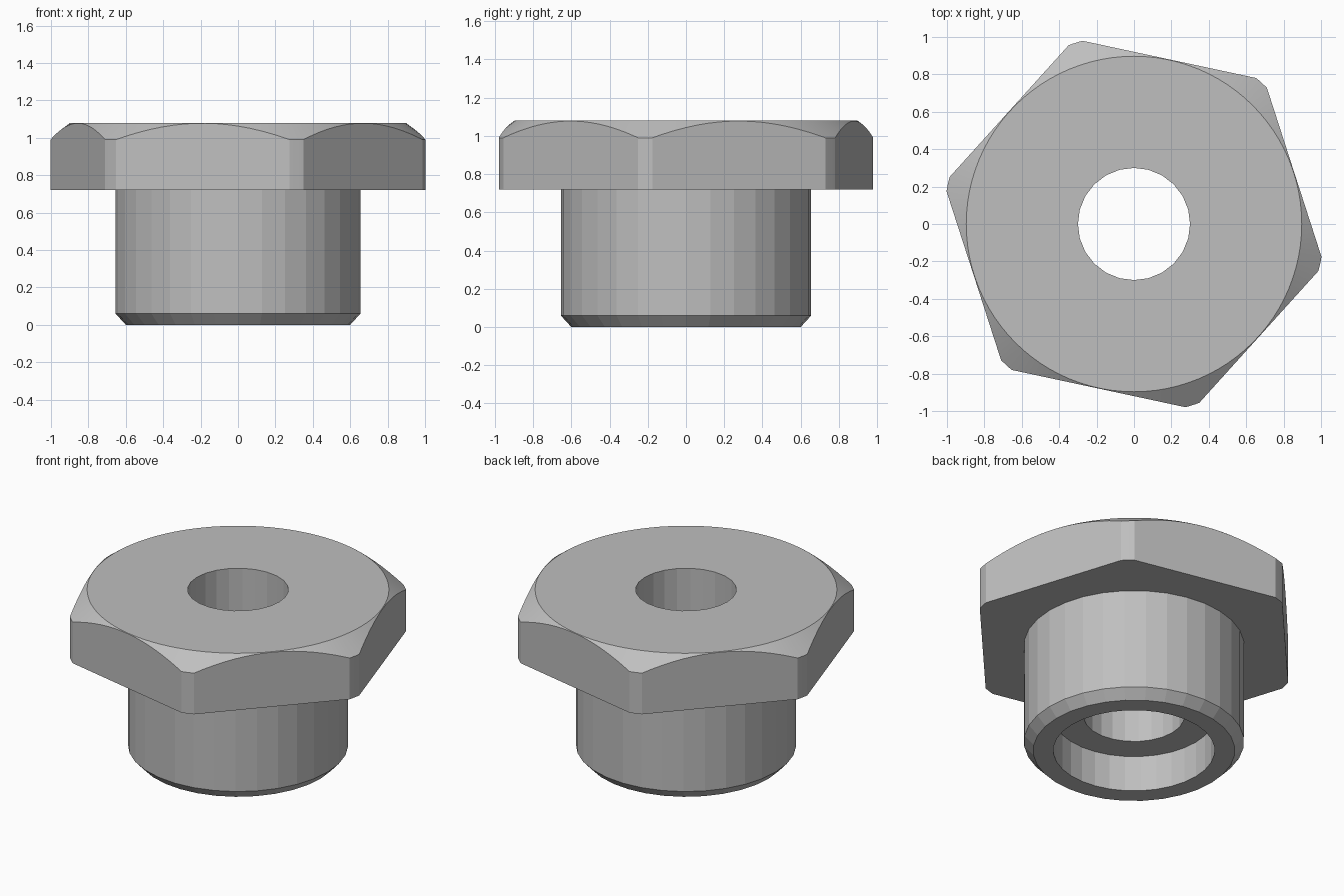
import bpy
import bmesh
from math import radians, cos, sin, pi

cube = bpy.data.objects.get("Cube")
if cube:
    bpy.data.objects.remove(cube, do_unlink=True)

steel = bpy.data.materials.new("grey steel")
steel.use_nodes = True
GREY = (0.52, 0.52, 0.52, 1)
steel.diffuse_color = GREY
steel.node_tree.nodes["Principled BSDF"].inputs["Base Color"].default_value = GREY


def lathe(name, profile, sides, turn=0.0):
    """Solid of revolution from (radius, height) points, bottom to top."""
    bm = bmesh.new()
    rings = []
    for r, z in profile:
        angles = [turn + 2 * pi * i / sides for i in range(sides)]
        rings.append([bm.verts.new((r * cos(a), r * sin(a), z)) for a in angles])
    for low, high in zip(rings, rings[1:]):
        for i in range(sides):
            j = (i + 1) % sides
            bm.faces.new((low[i], low[j], high[j], high[i]))
    bm.faces.new(rings[0][::-1])
    bm.faces.new(rings[-1])
    mesh = bpy.data.meshes.new(name)
    bm.to_mesh(mesh)
    bm.free()
    mesh.materials.append(steel)
    obj = bpy.data.objects.new(name, mesh)
    bpy.context.collection.objects.link(obj)
    return obj


def combine(target, tool, operation):
    """Apply a boolean and discard the tool."""
    tool.hide_render = True
    bpy.context.view_layer.objects.active = target
    mod = target.modifiers.new(operation.lower(), "BOOLEAN")
    mod.operation = operation
    mod.solver = "EXACT"
    mod.object = tool
    bpy.ops.object.modifier_apply(modifier=mod.name)
    bpy.data.objects.remove(tool, do_unlink=True)


# Hexagonal head: chamfered disc trimmed by a hexagonal prism
TOP, FLANGE = 1.08, 0.72
bushing = lathe("hex_bushing", [(1.018, FLANGE), (1.018, 0.99), (0.897, TOP)], 96)
hexagon = lathe("hex_trim", [(0.9 / cos(pi / 6), 0.5), (0.9 / cos(pi / 6), 1.3)],
                6, radians(47.9))
combine(bushing, hexagon, "INTERSECT")

# Shank with a chamfered lower end
shank = lathe("shank", [(0.6, 0), (0.655, 0.06), (0.655, 0.9)], 32)
combine(bushing, shank, "UNION")

# Through bore and wider counterbore from below
combine(bushing, lathe("bore_cutter", [(0.3, -0.2), (0.3, 1.4)], 24), "DIFFERENCE")
combine(bushing, lathe("counterbore_cutter", [(0.48, -0.2), (0.48, 0.235)], 32), "DIFFERENCE")

# Smooth only the finely divided head chamfer
bpy.ops.object.select_all(action="DESELECT")
bushing.select_set(True)
bpy.context.view_layer.objects.active = bushing
bpy.ops.object.shade_smooth_by_angle(angle=radians(6))
